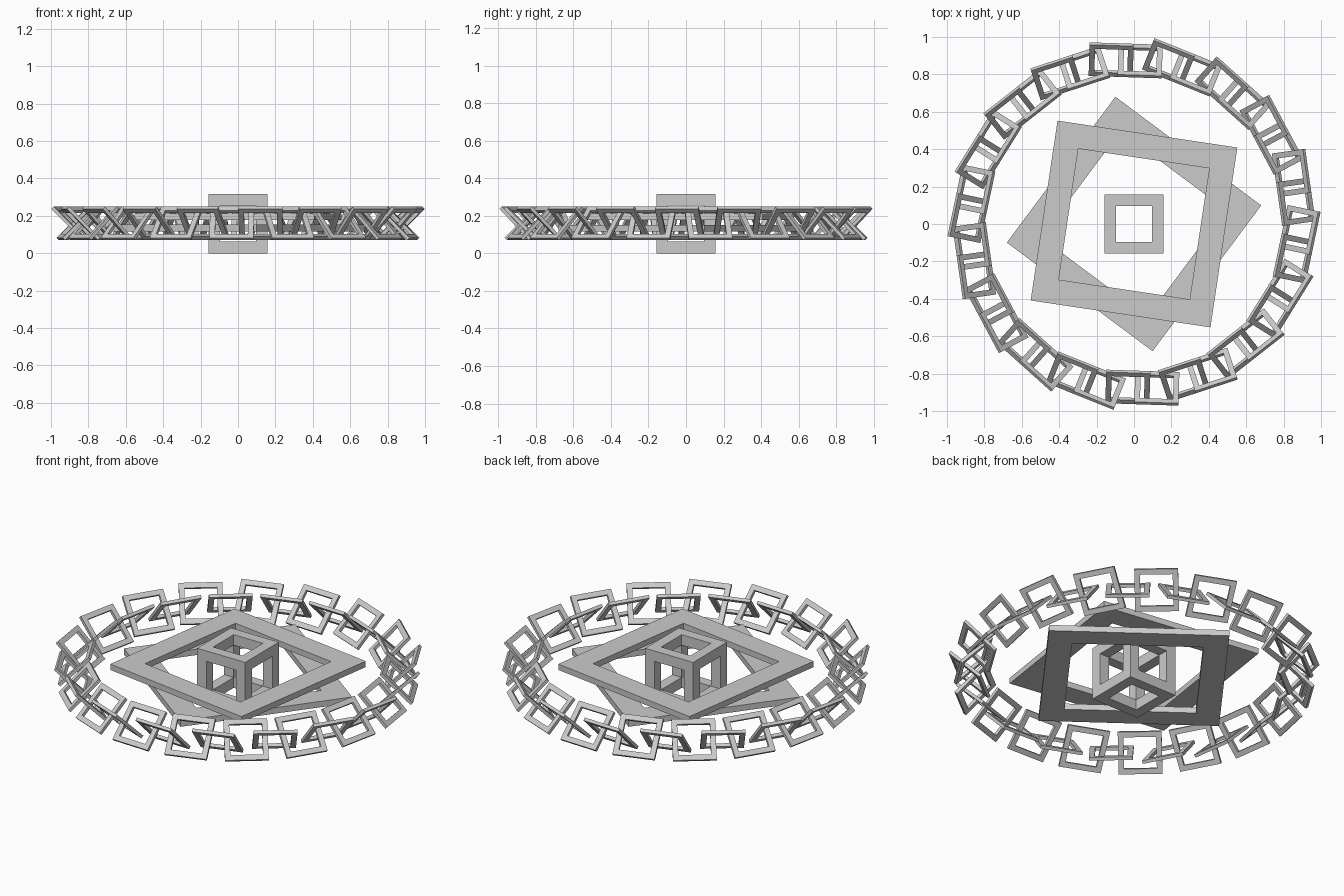
import bpy, bmesh
from math import radians, cos, sin
from mathutils import Matrix, Vector

if "Cube" in bpy.data.objects:
    bpy.data.objects.remove(bpy.data.objects["Cube"])


def lattice(name, xs, ys, zs, keep):
    """Closed mesh of the kept cells of a small box grid (outer faces only)."""
    cuts = (xs, ys, zs)
    n = [len(c) - 1 for c in cuts]

    def solid(c):
        return all(0 <= c[a] < n[a] for a in range(3)) and keep(*c)

    bm = bmesh.new()
    for i in range(n[0]):
        for j in range(n[1]):
            for k in range(n[2]):
                c = (i, j, k)
                if not solid(c):
                    continue
                for a in range(3):
                    b, d = (a + 1) % 3, (a + 2) % 3
                    for s in (0, 1):
                        nb = list(c)
                        nb[a] += 2 * s - 1
                        if solid(nb):
                            continue
                        quad = []
                        for u, v in ((0, 0), (1, 0), (1, 1), (0, 1)):
                            p = [0, 0, 0]
                            p[a] = cuts[a][c[a] + s]
                            p[b] = cuts[b][c[b] + u]
                            p[d] = cuts[d][c[d] + v]
                            quad.append(bm.verts.new(p))
                        bm.faces.new(quad if s else quad[::-1])
    bmesh.ops.remove_doubles(bm, verts=bm.verts, dist=1e-5)
    bmesh.ops.dissolve_limit(bm, angle_limit=0.01, verts=bm.verts, edges=bm.edges)
    me = bpy.data.meshes.new(name)
    bm.to_mesh(me)
    bm.free()
    return me


def square_frame(name, half, bar, thick):
    c = (-half, -half + bar, half - bar, half)
    return lattice(name, c, c, (-thick / 2, thick / 2),
                   lambda i, j, k: not (i == 1 and j == 1))


def place(name, me, matrix):
    ob = bpy.data.objects.new(name, me)
    bpy.context.collection.objects.link(ob)
    ob.matrix_world = matrix
    return ob


# Open cube in the middle
c = (-0.158, -0.096, 0.096, 0.158)
cube = lattice("cube_frame", c, c, c,
               lambda i, j, k: (i, j, k).count(1) < 2)
place("cube_frame", cube, Matrix.Translation((0, 0, 0.158)))

# Two flat square frames, turned against each other
flat = square_frame("flat_frame", 0.486, 0.132, 0.035)
for name, z, angle in (("upper_flat_frame", 0.195, -8.5),
                       ("lower_flat_frame", 0.135, -36.7)):
    place(name, flat, Matrix.Translation((0, 0, z)) @ Matrix.Rotation(radians(angle), 4, 'Z'))

# Outer chain: 18 straight pairs of square links tilted opposite ways
link = square_frame("chain_link", 0.118, 0.03, 0.018)
for n in range(18):
    turn = Matrix.Rotation(radians(88.1 - 20 * n), 4, 'Z')
    for label, along, tilt in (("up", 0.151, -45), ("down", -0.004, 45)):
        local = Matrix.Translation((0.873, along, 0.16)) @ Matrix.Rotation(radians(tilt), 4, 'Y')
        place(f"chain_link_{label}_{n + 1}", link, turn @ local)
